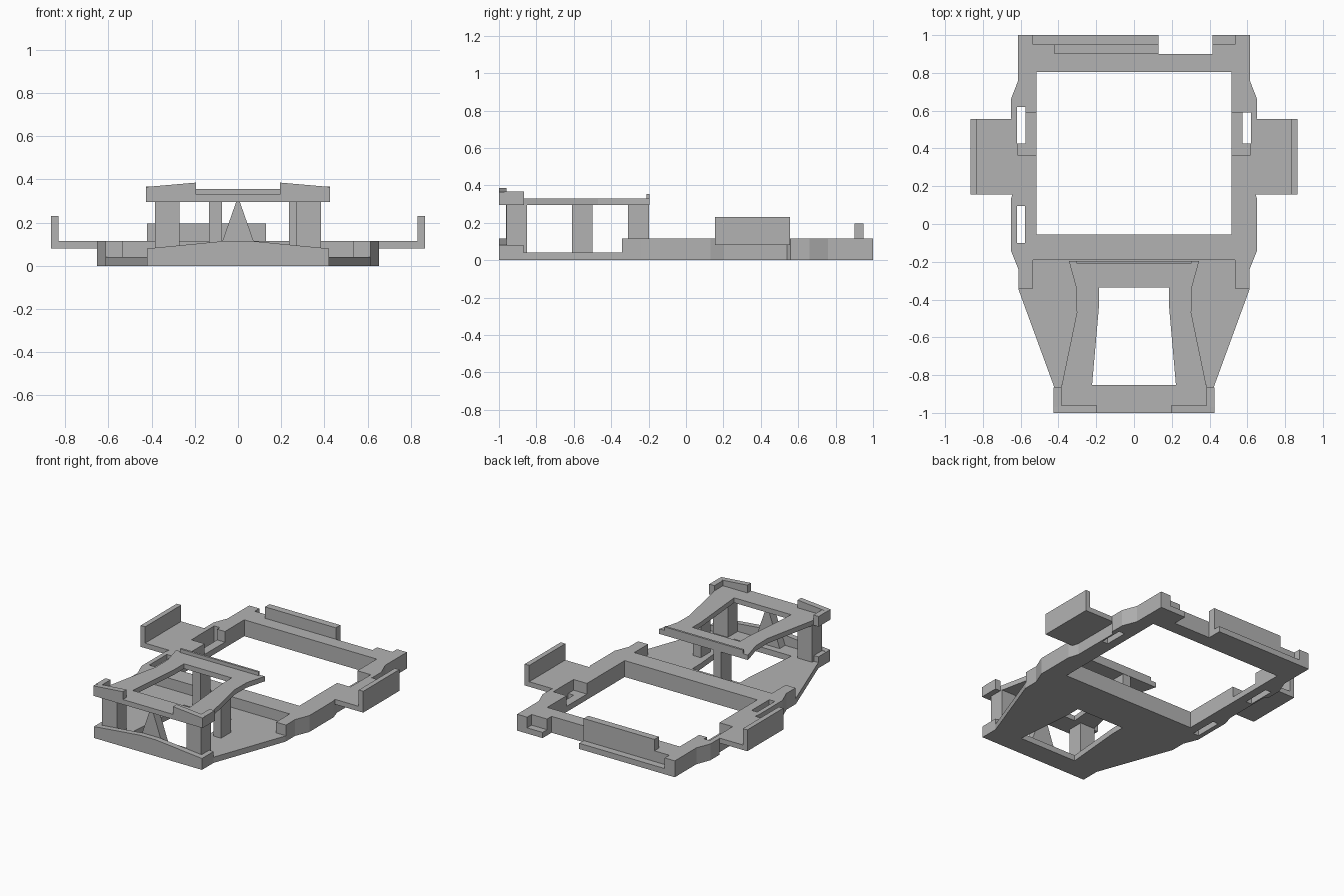
import bpy
import bmesh
from mathutils import Vector

cube = bpy.data.objects.get("Cube")
if cube:
    bpy.data.objects.remove(cube, do_unlink=True)

grey = bpy.data.materials.new("plain grey")
grey.use_nodes = True
COLOUR = (0.45, 0.45, 0.45, 1)
grey.diffuse_color = COLOUR
grey.node_tree.nodes["Principled BSDF"].inputs["Base Color"].default_value = COLOUR


def prism(name, outline, low, high, axis="z"):
    """Extrude a 2D outline along z (outline in x, y) or y (outline in x, z)."""
    bm = bmesh.new()
    place = (lambda a, b: (a, b, low)) if axis == "z" else (lambda a, b: (a, low, b))
    face = bm.faces.new([bm.verts.new(place(a, b)) for a, b in outline])
    move = Vector((0, 0, high - low)) if axis == "z" else Vector((0, high - low, 0))
    result = bmesh.ops.extrude_face_region(bm, geom=[face])
    top = [v for v in result["geom"] if isinstance(v, bmesh.types.BMVert)]
    bmesh.ops.translate(bm, verts=top, vec=move)
    bmesh.ops.recalc_face_normals(bm, faces=bm.faces)
    mesh = bpy.data.meshes.new(name)
    bm.to_mesh(mesh)
    bm.free()
    mesh.materials.append(grey)
    obj = bpy.data.objects.new(name, mesh)
    bpy.context.collection.objects.link(obj)
    return obj


def box(name, x, y, z):
    return prism(name, [(x[0], y[0]), (x[1], y[0]), (x[1], y[1]), (x[0], y[1])], *z)


def mirrored(half):
    return half + [(-x, y) for x, y in reversed(half)]


def cut(target, cutters):
    """Subtract each cutter, keep the result and drop the cutters."""
    for cutter in cutters:
        cutter.hide_render = True
        mod = target.modifiers.new("cut", "BOOLEAN")
        mod.operation = "DIFFERENCE"
        mod.solver = "EXACT"
        mod.object = cutter
    graph = bpy.context.evaluated_depsgraph_get()
    mesh = bpy.data.meshes.new_from_object(target.evaluated_get(graph))
    target.modifiers.clear()
    target.data = mesh
    for cutter in cutters:
        bpy.data.objects.remove(cutter, do_unlink=True)


ALL = (-0.1, 0.5)      # through cut
FLOOR = (0.04, 0.5)    # cut down to the thin floor

# Base frame
base = prism("base_frame", mirrored([
    (0.42, -1), (0.42, -0.87), (0.612, -0.345), (0.612, -0.24), (0.652, -0.14),
    (0.652, 0.13), (0.63, 0.2), (0.63, 0.54), (0.652, 0.56), (0.652, 0.66),
    (0.613, 0.76), (0.613, 1)]), 0, 0.115)
hole = mirrored([(0.222, -0.852), (0.185, -0.43), (0.185, -0.335)])
cutters = [
    box("main_opening", (-0.515, 0.515), (-0.055, 0.805), ALL),
    prism("front_opening", hole, *ALL),
    prism("front_recess", mirrored([(0.8, -1.1), (0.8, -0.342), (0.535, -0.342),
                                    (0.535, -0.19)]), *FLOOR),
    box("back_recess", (-0.535, 0.535), (0.95, 1.1), FLOOR),
    box("back_notch", (0.13, 0.415), (0.9, 1.2), ALL),
    box("extra_slot", (-0.62, -0.577), (-0.1, 0.095), ALL),
]
for s in (-1, 1):
    cutters += [
        box("pocket", sorted((s * 0.5, s * 0.577)), (0.365, 0.59), FLOOR),
        box("pocket_step", sorted((s * 0.576, s * 0.618)), (0.365, 0.43), FLOOR),
        box("slot", sorted((s * 0.575, s * 0.619)), (0.425, 0.605 - s * 0.015), ALL),
    ]
cut(base, cutters)

# Lips on the base
prism("front_wall", [(-0.42, 0), (0.42, 0), (0.42, 0.08), (0.06, 0.115),
                     (-0.06, 0.115), (-0.42, 0.08)], -1, -0.96, "y")
box("back_lip", (-0.42, 0.13), (0.9, 0.95), (0.04, 0.195))

# Upper deck
deck = prism("upper_deck", mirrored([
    (0.425, -1), (0.425, -0.865), (0.385, -0.865), (0.303, -0.47),
    (0.305, -0.34), (0.345, -0.195)]), 0.295, 0.33)
cut(deck, [prism("deck_opening", hole, *ALL)])
box("deck_back_lip", (-0.305, 0.305), (-0.21, -0.195), (0.33, 0.355))

# Posts between base and deck
POST = (0.03, 0.3)
box("side_post", (0.235, 0.295), (-0.61, -0.5), POST)
box("back_post", (-0.135, -0.075), (-0.31, -0.197), POST)
prism("front_gusset", [(-0.1, 0.035), (0.1, 0.035), (0.008, 0.297), (-0.008, 0.297)],
      -0.962, -0.9, "y")

# Paired parts
for s, side in ((1, "left"), (-1, "right")):
    def pair(name, x, y, z):
        box(f"{side}_{name}", sorted((s * x[0], s * x[1])), y, z)
    pair("front_post", (0.27, 0.385), (-0.96, -0.85), POST)
    pair("base_side_lip", (0.385, 0.42), (-0.97, -0.87), (0.03, 0.08))
    pair("deck_side_lip", (0.385, 0.425), (-0.97, -0.865), (0.325, 0.367))
    pair("arm", (0.622, 0.865), (0.155, 0.555), (0.08, 0.115))
    pair("arm_wall", (0.83, 0.865), (0.155, 0.555), (0.08, 0.23))
    prism(f"{side}_deck_front_lip", [(s * 0.195, 0.295), (s * 0.425, 0.295),
                                     (s * 0.425, 0.365), (s * 0.195, 0.385)],
          -1, -0.96, "y")
